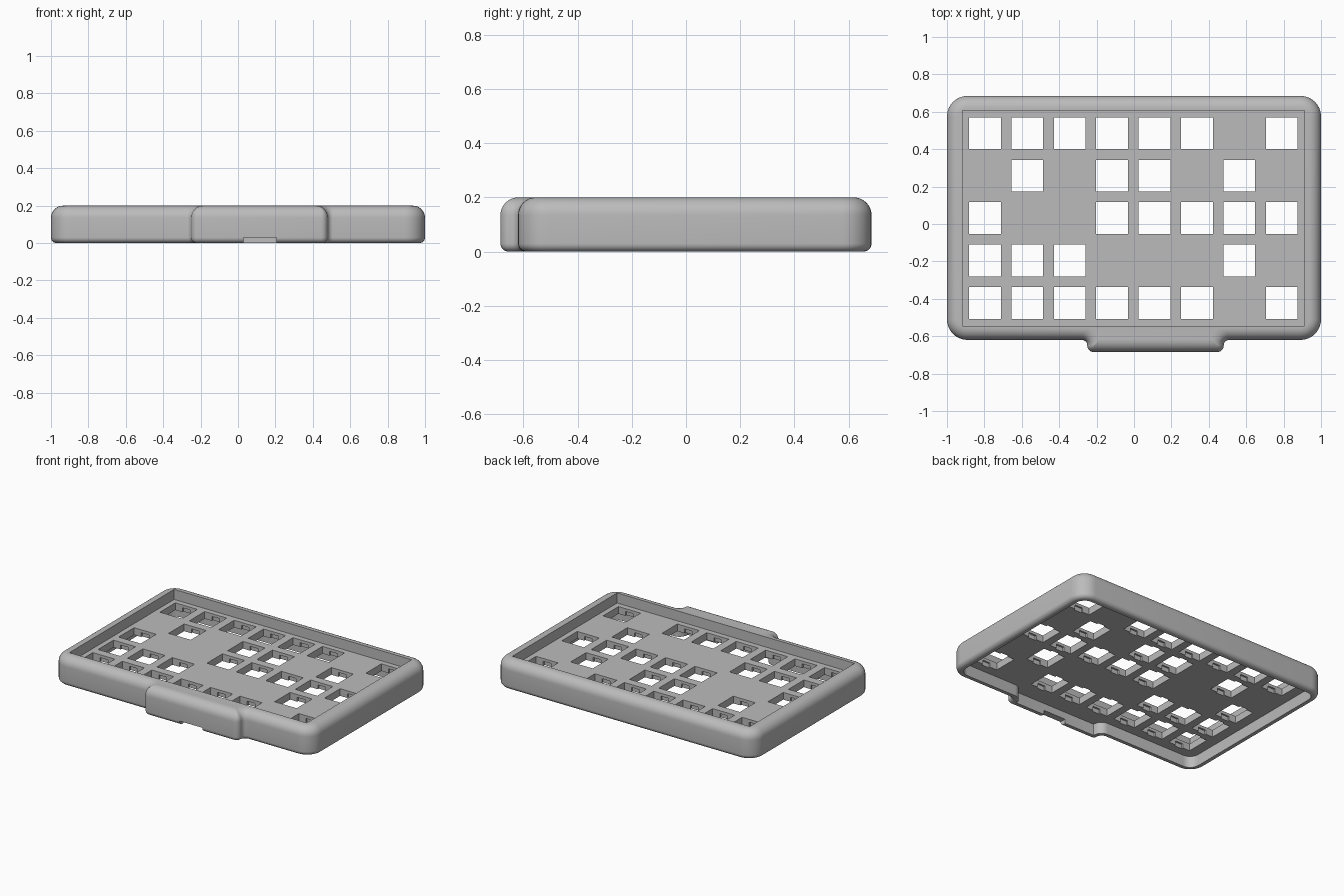
import bpy
import bmesh
from math import pi, sin, cos

cube = bpy.data.objects.get("Cube")
if cube:
    bpy.data.objects.remove(cube, do_unlink=True)

HEIGHT, FLOOR_TOP, FLOOR_BOTTOM = 0.2, 0.13, 0.08
TOP_ROUND, BOTTOM_ROUND = 0.065, 0.03

grey = bpy.data.materials.new("grey plastic")
grey.use_nodes = True
grey.diffuse_color = (0.5, 0.5, 0.5, 1)
grey.node_tree.nodes["Principled BSDF"].inputs["Base Color"].default_value = grey.diffuse_color


def arc(x, y, r, start, sweep, n=8):
    """Fillet points around the centre x, y."""
    return [(x + r * cos(start + sweep * i / n), y + r * sin(start + sweep * i / n))
            for i in range(n + 1)]


def case_outline(d):
    """Rounded case outline with the front bulge, inset by d, anticlockwise."""
    r = 0.11 - d
    left, right, front, back = -1 + d, 1 - d, -0.62 + d, 0.685 - d
    b_left, b_right, b_front = -0.25 + d, 0.48 - d, -0.685 + d
    convex = max(0.036 - d, 0.003)
    concave = min(0.028 + d, 0.06)
    q = pi / 2
    return (arc(left + r, front + r, r, 2 * q, q)
            + arc(b_left - concave, front - concave, concave, q, -q)
            + arc(b_left + convex, b_front + convex, convex, 2 * q, q)
            + arc(b_right - convex, b_front + convex, convex, 3 * q, q)
            + arc(b_right + concave, front - concave, concave, 2 * q, -q)
            + arc(right - r, front + r, r, 3 * q, q)
            + arc(right - r, back - r, r, 0, q)
            + arc(left + r, back - r, r, q, q))


def make_object(name, bm):
    bmesh.ops.recalc_face_normals(bm, faces=bm.faces)
    mesh = bpy.data.meshes.new(name)
    bm.to_mesh(mesh)
    bm.free()
    mesh.materials.append(grey)
    obj = bpy.data.objects.new(name, mesh)
    bpy.context.collection.objects.link(obj)
    return obj


def loft(name, sections):
    """Closed solid through (inset, z) sections of the case outline."""
    bm = bmesh.new()
    rings = [[bm.verts.new((x, y, z)) for x, y in case_outline(d)] for d, z in sections]
    for low, high in zip(rings, rings[1:]):
        for i in range(len(low)):
            j = (i + 1) % len(low)
            bm.faces.new((low[i], low[j], high[j], high[i]))
    bm.faces.new(rings[0][::-1])
    bm.faces.new(rings[-1])
    return make_object(name, bm)


def boxes(name, spans):
    """One object made of boxes given as (x0, x1, y0, y1, z0, z1)."""
    bm = bmesh.new()
    for x0, x1, y0, y1, z0, z1 in spans:
        for v in bmesh.ops.create_cube(bm, size=1)["verts"]:
            v.co = (x1 if v.co.x > 0 else x0,
                    y1 if v.co.y > 0 else y0,
                    z1 if v.co.z > 0 else z0)
    return make_object(name, bm)


def cut(target, cutter):
    mod = target.modifiers.new("cut", "BOOLEAN")
    mod.operation = "DIFFERENCE"
    mod.solver = "EXACT"
    mod.object = cutter
    bpy.context.view_layer.objects.active = target
    bpy.ops.object.modifier_apply(modifier=mod.name)
    bpy.data.objects.remove(cutter, do_unlink=True)


# Outer body with a small bottom round and a large top round
steps = [i * pi / 2 / 8 for i in range(9)]
profile = [(BOTTOM_ROUND * (1 - sin(a)), BOTTOM_ROUND * (1 - cos(a))) for a in steps]
profile += [(TOP_ROUND * (1 - cos(a)), HEIGHT - TOP_ROUND * (1 - sin(a))) for a in steps]
case = loft("keyboard_case", profile)

# Key tray above and hollow below the switch plate
cut(case, boxes("tray_cutter", [(-0.917, 0.912, -0.545, 0.607, FLOOR_TOP, 0.4)]))
cut(case, loft("hollow_cutter", [(0.045, -0.1), (0.045, FLOOR_BOTTOM)]))

# Square switch holes with clip pockets on their front and back walls
layout = ["######.#",
          ".#.##.#.",
          "#..#####",
          "###...#.",
          "######.#"]
pitch, half = 0.2267, 0.085
holes, clips = [], []
for row, line in enumerate(layout):
    for col, mark in enumerate(line):
        if mark == "#":
            x, y = -0.797 + col * pitch, 0.485 - row * pitch
            holes.append((x - half, x + half, y - half, y + half, 0.03, 0.17))
            clips.append((x - 0.03, x + 0.03, y - half - 0.012, y + half + 0.012,
                          0.03, FLOOR_TOP - 0.02))
cut(case, boxes("hole_cutter", holes))
cut(case, boxes("clip_cutter", clips))

# Cable port in the front bulge
cut(case, boxes("port_cutter", [(0.03, 0.205, -0.8, -0.56, -0.1, 0.03)]))

bpy.ops.object.select_all(action="DESELECT")
case.select_set(True)
bpy.context.view_layer.objects.active = case
bpy.ops.object.shade_smooth_by_angle(angle=pi / 6)
